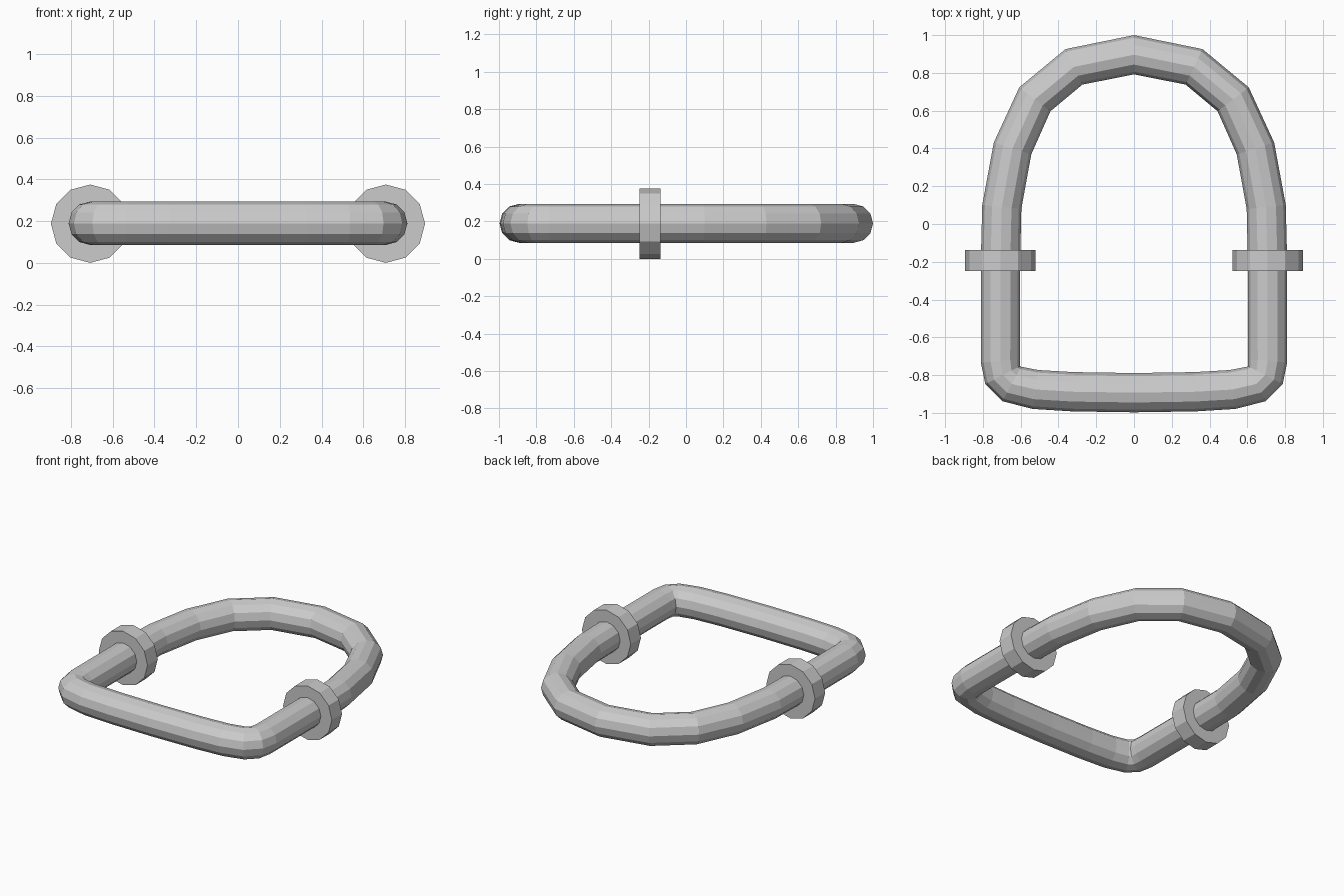
import bpy, bmesh, math
from mathutils import Vector

if "Cube" in bpy.data.objects:
    bpy.data.objects.remove(bpy.data.objects["Cube"])

SIDES = 12
TUBE_R = 0.104
MID_Z = 0.1875


def finish(bm, name):
    bmesh.ops.recalc_face_normals(bm, faces=bm.faces)
    me = bpy.data.meshes.new(name)
    bm.to_mesh(me)
    bm.free()
    ob = bpy.data.objects.new(name, me)
    bpy.context.collection.objects.link(ob)
    return ob


def closed_tube(name, path, radius):
    bm = bmesh.new()
    n = len(path)
    rings = []
    for i, p in enumerate(path):
        tangent = (p - path[i - 1]).normalized() + (path[(i + 1) % n] - p).normalized()
        tangent.normalize()
        side = tangent.cross(Vector((0, 0, 1)))
        ring = []
        for k in range(SIDES):
            a = 2 * math.pi * k / SIDES
            ring.append(bm.verts.new(p + side * radius * math.cos(a)
                                     + Vector((0, 0, radius * math.sin(a)))))
        rings.append(ring)
    for i in range(n):
        a, b = rings[i], rings[(i + 1) % n]
        for k in range(SIDES):
            m = (k + 1) % SIDES
            bm.faces.new((a[k], a[m], b[m], b[k]))
    return finish(bm, name)


# D-shaped loop: right half of the centreline from top arch to base, then mirrored
half = [(0, 0.896), (0.318, 0.832), (0.525, 0.66), (0.643, 0.40), (0.70, 0.09),
        (0.707, -0.20), (0.707, -0.725), (0.695, -0.80), (0.647, -0.847),
        (0.522, -0.876), (0.325, -0.888), (0, -0.893)]
outline = half + [(-x, y) for x, y in reversed(half[1:-1])]
closed_tube("loop_bar", [Vector((x, y, MID_Z + 0.002)) for x, y in outline], TUBE_R)

# Collars around both straight legs
for label, sx in (("right", 1), ("left", -1)):
    bpy.ops.mesh.primitive_cylinder_add(
        vertices=SIDES, radius=MID_Z, depth=0.112,
        location=(sx * 0.708, -0.193, MID_Z), rotation=(math.pi / 2, 0, 0))
    bpy.context.object.name = label + "_collar"
